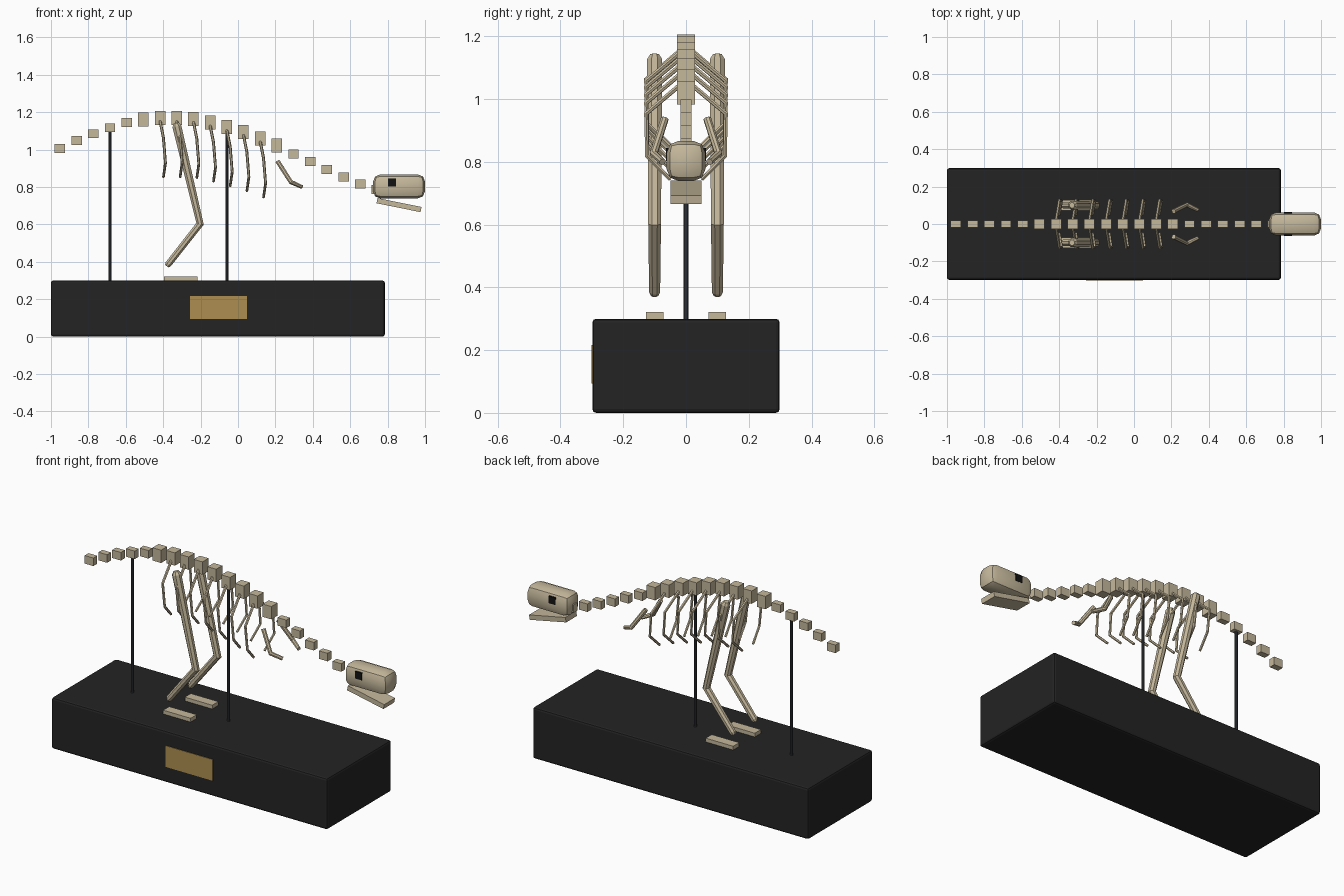
import bpy, bmesh, math
from mathutils import Vector

if "Cube" in bpy.data.objects:
    bpy.data.objects.remove(bpy.data.objects["Cube"])


def material(name, rgb):
    m = bpy.data.materials.new(name)
    m.diffuse_color = (*rgb, 1)
    m.use_nodes = True
    m.node_tree.nodes["Principled BSDF"].inputs["Base Color"].default_value = m.diffuse_color
    return m


BONE = material("bone", (0.56, 0.48, 0.33))
BLACK = material("base black", (0.017, 0.017, 0.017))
BRASS = material("brass", (0.42, 0.27, 0.08))
STEEL = material("dark steel", (0.045, 0.048, 0.055))
EYE = material("eye black", (0.006, 0.006, 0.006))


def finish(bm, name, mat):
    bmesh.ops.recalc_face_normals(bm, faces=bm.faces)
    me = bpy.data.meshes.new(name)
    bm.to_mesh(me)
    bm.free()
    me.materials.append(mat)
    ob = bpy.data.objects.new(name, me)
    bpy.context.collection.objects.link(ob)
    return ob


def box(name, center, size, mat, bevel=0, segments=2, tilt=0):
    bm = bmesh.new()
    bmesh.ops.create_cube(bm, size=1)
    bmesh.ops.scale(bm, vec=size, verts=bm.verts)
    if bevel:
        bmesh.ops.bevel(bm, geom=bm.edges[:], offset=bevel, segments=segments,
                        profile=0.5, affect='EDGES')
    ob = finish(bm, name, mat)
    ob.location = center
    ob.rotation_euler.y = tilt
    return ob


def tube(name, points, radii, mat, sides=8):
    """Capped faceted tube with mitred joints."""
    pts = [Vector(p) for p in points]
    dirs = [(b - a).normalized() for a, b in zip(pts, pts[1:])]
    bm = bmesh.new()
    rings = []
    for i, (p, r) in enumerate(zip(pts, radii)):
        d0, d1 = dirs[max(i - 1, 0)], dirs[min(i, len(dirs) - 1)]
        t = (d0 + d1).normalized()
        side = Vector((0, 1, 0)) if abs(t.y) < 0.9 else Vector((1, 0, 0))
        u = (side - t * side.dot(t)).normalized()
        v = t.cross(u)
        ring = []
        for k in range(sides):
            a = 2 * math.pi * (k + 0.5) / sides
            ring.append(bm.verts.new(p + r * (u * math.cos(a) + v * math.sin(a))))
        rings.append(ring)
    for a, b in zip(rings, rings[1:]):
        for k in range(sides):
            n = (k + 1) % sides
            bm.faces.new((a[k], a[n], b[n], b[k]))
    bm.faces.new(rings[0])
    bm.faces.new(rings[-1])
    return finish(bm, name, mat)


# display base and plaque
box("display_base", (-0.1075, 0, 0.15), (1.785, 0.597, 0.30), BLACK, 0.012)
box("plaque", (-0.105, -0.297, 0.155), (0.305, 0.009, 0.124), BRASS)

# spine: one block per vertebra, larger over the torso
spine_z = [1.005, 1.048, 1.085, 1.117, 1.144, 1.160, 1.168, 1.168, 1.163, 1.144,
           1.120, 1.093, 1.059, 1.021, 0.976, 0.936, 0.893, 0.853, 0.816, 0.787]
spine = [(-0.952 + 0.0892 * i, z) for i, z in enumerate(spine_z)]
for i, (x, z) in enumerate(spine):
    size = (0.056, 0.056, 0.075) if 5 <= i <= 13 else (0.056, 0.036, 0.047)
    box(f"vertebra_{i + 1}", (x, 0, z), size, BONE)

# support rods
for i in (3, 10):
    x, z = spine[i]
    tube(f"support_rod_{i}", [(x, 0, 0.29), (x, 0, z)], [0.008] * 2, STEEL, 10)

# skull and open jaw
skull = box("skull", (0.861, 0, 0.803), (0.278, 0.124, 0.128), BONE, 0.038, 2)
bpy.context.view_layer.objects.active = skull
skull.select_set(True)
bpy.ops.object.shade_smooth_by_angle(angle=math.radians(30))
box("lower_jaw", (0.861, 0, 0.703), (0.24, 0.10, 0.028), BONE, tilt=0.2)

# paired parts
for s, label in ((-1, "right"), (1, "left")):
    box(f"eye_{label}", (0.823, s * 0.0535, 0.824), (0.043, 0.02, 0.042), EYE)

    for i in range(6, 13):
        x, z = spine[i]
        tube(f"rib_{i - 5}_{label}",
             [(x, s * 0.02, z - 0.015), (x + 0.018, s * 0.127, z - 0.105),
              (x + 0.029, s * 0.124, z - 0.24), (x + 0.018, s * 0.05, z - 0.315)],
             [0.008, 0.008, 0.0075, 0.007], BONE, 6)

    # hind leg, with a domed hip end
    y = s * 0.1
    tube(f"hind_leg_{label}",
         [(-0.331, y, 1.142), (-0.327, y, 1.125), (-0.203, y, 0.603),
          (-0.372, y, 0.388), (-0.380, y, 0.376)],
         [0.015, 0.026, 0.022, 0.019, 0.013], BONE)
    box(f"foot_{label}", (-0.306, y, 0.309), (0.178, 0.056, 0.026), BONE)

    # small forelimb
    tube(f"forelimb_{label}",
         [(0.212, s * 0.068, 0.937), (0.283, s * 0.103, 0.826),
          (0.342, s * 0.075, 0.800)],
         [0.013, 0.013, 0.011], BONE)
